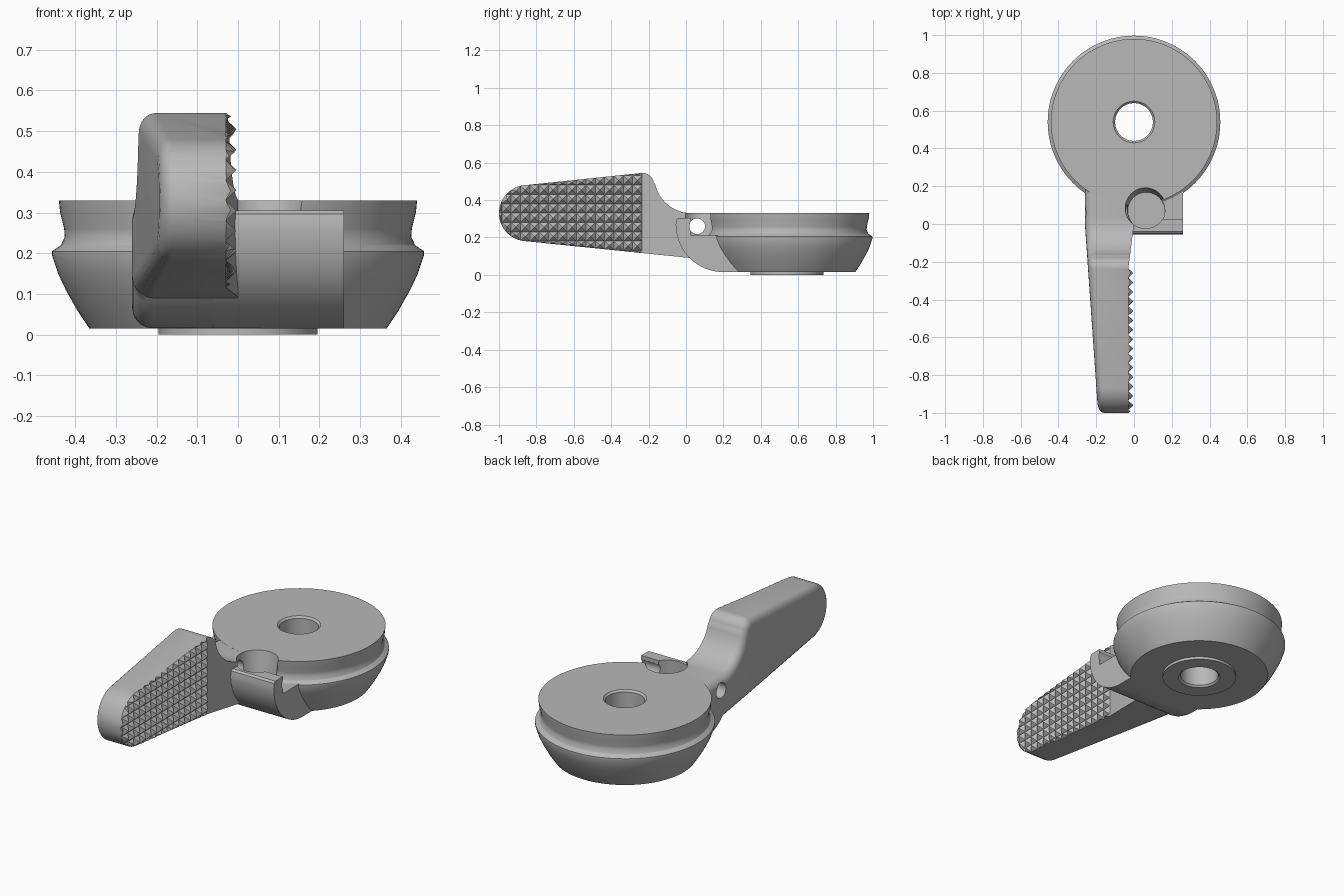
import bpy, bmesh
from math import sin, cos, radians, pi
from mathutils import Vector

cube = bpy.data.objects.get("Cube")
if cube:
    bpy.data.objects.remove(cube, do_unlink=True)

grey = bpy.data.materials.new("grey_metal")
grey.use_nodes = True
tone = (0.48, 0.48, 0.48, 1)
grey.diffuse_color = tone
grey.node_tree.nodes["Principled BSDF"].inputs["Base Color"].default_value = tone


def arc(cy, cz, r, a0, a1, n):
    angles = [radians(a0 + (a1 - a0) * i / n) for i in range(n + 1)]
    return [(cy + r * cos(a), cz + r * sin(a)) for a in angles]


def loft(bm, rings, closed=False):
    """Skin a list of equal vertex rings; cap the ends unless closed."""
    rows = [[bm.verts.new(p) for p in ring] for ring in rings]
    pairs = list(zip(rows, rows[1:]))
    if closed:
        pairs.append((rows[-1], rows[0]))
    else:
        bm.faces.new(rows[0])
        bm.faces.new(rows[-1])
    n = len(rows[0])
    for a, b in pairs:
        for i in range(n):
            j = (i + 1) % n
            bm.faces.new((a[i], a[j], b[j], b[i]))
    bmesh.ops.recalc_face_normals(bm, faces=bm.faces)


def finish(bm, name):
    bmesh.ops.recalc_face_normals(bm, faces=bm.faces)
    me = bpy.data.meshes.new(name)
    bm.to_mesh(me)
    bm.free()
    me.materials.append(grey)
    ob = bpy.data.objects.new(name, me)
    bpy.context.collection.objects.link(ob)
    return ob


def circle(centre, r, axis="z", n=48):
    c = Vector(centre)
    ring = []
    for i in range(n):
        u, v = r * cos(2 * pi * i / n), r * sin(2 * pi * i / n)
        ring.append(c + Vector((u, v, 0) if axis == "z" else (0, u, v)))
    return ring


# Pulley disc with rim groove, bottom boss and chamfered bore
profile = [(0.11, 0.33), (0.44, 0.33), (0.437, 0.30), (0.427, 0.26),
           (0.426, 0.24), (0.435, 0.22), (0.457, 0.205), (0.457, 0.195),
           (0.442, 0.15), (0.423, 0.11), (0.395, 0.06), (0.365, 0.015),
           (0.195, 0.015), (0.195, 0), (0.11, 0), (0.1, 0.01), (0.1, 0.32)]
bm = bmesh.new()
loft(bm, [circle((0, 0.54, z), r, n=96) for r, z in profile], closed=True)
disc = finish(bm, "pulley_disc")

# Handle: side outline, rounded on the left, tapered in plan
WIDTH, GRIP, PITCH = 0.26, -0.235, 0.05
outline = [(0.35, 0.016), (0.35, 0.3295)]
outline += arc(0.03, 0.5295, 0.2, 270, 192, 14)
outline += arc(-0.232, 0.485, 0.06, 10, 95, 8)
outline += arc(-0.85, 0.33, 0.15, 95, 265, 24)
outline += arc(0.2, 0.271, 0.255, 225, 270, 10)
bm = bmesh.new()
loft(bm, [[(x, y, z) for y, z in outline] for x in (0, -WIDTH)])
left = [e for e in bm.edges if all(v.co.x < -WIDTH + 1e-4 for v in e.verts)]
bmesh.ops.bevel(bm, geom=left, offset=0.05, segments=5, profile=0.5,
                affect='EDGES', clamp_overlap=False)
for y in (0, GRIP):
    bmesh.ops.bisect_plane(bm, geom=bm.verts[:] + bm.edges[:] + bm.faces[:],
                           plane_co=(0, y, 0), plane_no=(0, 1, 0))


def grip_faces():
    return [f for f in bm.faces if all(abs(v.co.x) < 1e-4 and v.co.y < GRIP + 1e-4
                                       for v in f.verts)]


def slice_grip(co, no):
    faces = grip_faces()
    edges = {e for f in faces for e in f.edges}
    verts = {v for f in faces for v in f.verts}
    bmesh.ops.bisect_plane(bm, geom=list(verts) + list(edges) + faces,
                           plane_co=co, plane_no=no)


# Grid of small pyramids on the grip face
for i in range(1, 16):
    slice_grip((0, GRIP - i * PITCH, 0), (0, 1, 0))
for i in range(1, 12):
    slice_grip((0, 0, 0.03 + i * PITCH), (0, 0, 1))
cells = grip_faces()
heights = [0.026 * min(1, f.calc_area() / PITCH ** 2) ** 0.5 for f in cells]
tips = bmesh.ops.poke(bm, faces=cells)["verts"]
peak = {v: h for v, h in zip(tips, heights)}
for v in bm.verts:
    x, y, z = v.co
    t = -x / WIDTH
    x_left = -WIDTH + 0.07 * max(0, -y)
    x_right = -0.03 * min(1, max(0, y / GRIP))
    v.co.x = x_right * (1 - t) + x_left * t + peak.get(v, 0)
handle = finish(bm, "handle")

# Side lug with a curved underside and a thin upper wall
section = [(0.026, 0.21), (0.026, 0.305), (-0.04, 0.305), (-0.051, 0.296)]
section += arc(0.2, 0.27, 0.255, 180, 270, 20) + [(0.35, 0.015), (0.35, 0.21)]
bm = bmesh.new()
loft(bm, [[(x, y, z) for y, z in section] for x in (-0.06, 0.26)])
lug = finish(bm, "side_lug")

# Cutters: slightly tapered blind pocket and cross hole
bm = bmesh.new()
loft(bm, [circle((0.065, 0.07, 0.2), 0.098), circle((0.06, 0.086, 0.345), 0.108)])
pocket = finish(bm, "pocket_cutter")
bm = bmesh.new()
loft(bm, [circle((x, 0.06, 0.26), 0.042, "x", 32) for x in (-0.4, 0.4)])
cross_hole = finish(bm, "cross_hole_cutter")

for ob in (disc, handle, lug):
    bpy.ops.object.select_all(action='DESELECT')
    ob.select_set(True)
    bpy.context.view_layer.objects.active = ob
    for cutter in (pocket, cross_hole):
        mod = ob.modifiers.new("cut", 'BOOLEAN')
        mod.operation, mod.solver, mod.object = 'DIFFERENCE', 'EXACT', cutter
        bpy.ops.object.modifier_apply(modifier=mod.name)
    bpy.ops.object.shade_smooth_by_angle(angle=radians(30))
for cutter in (pocket, cross_hole):
    bpy.data.objects.remove(cutter, do_unlink=True)
